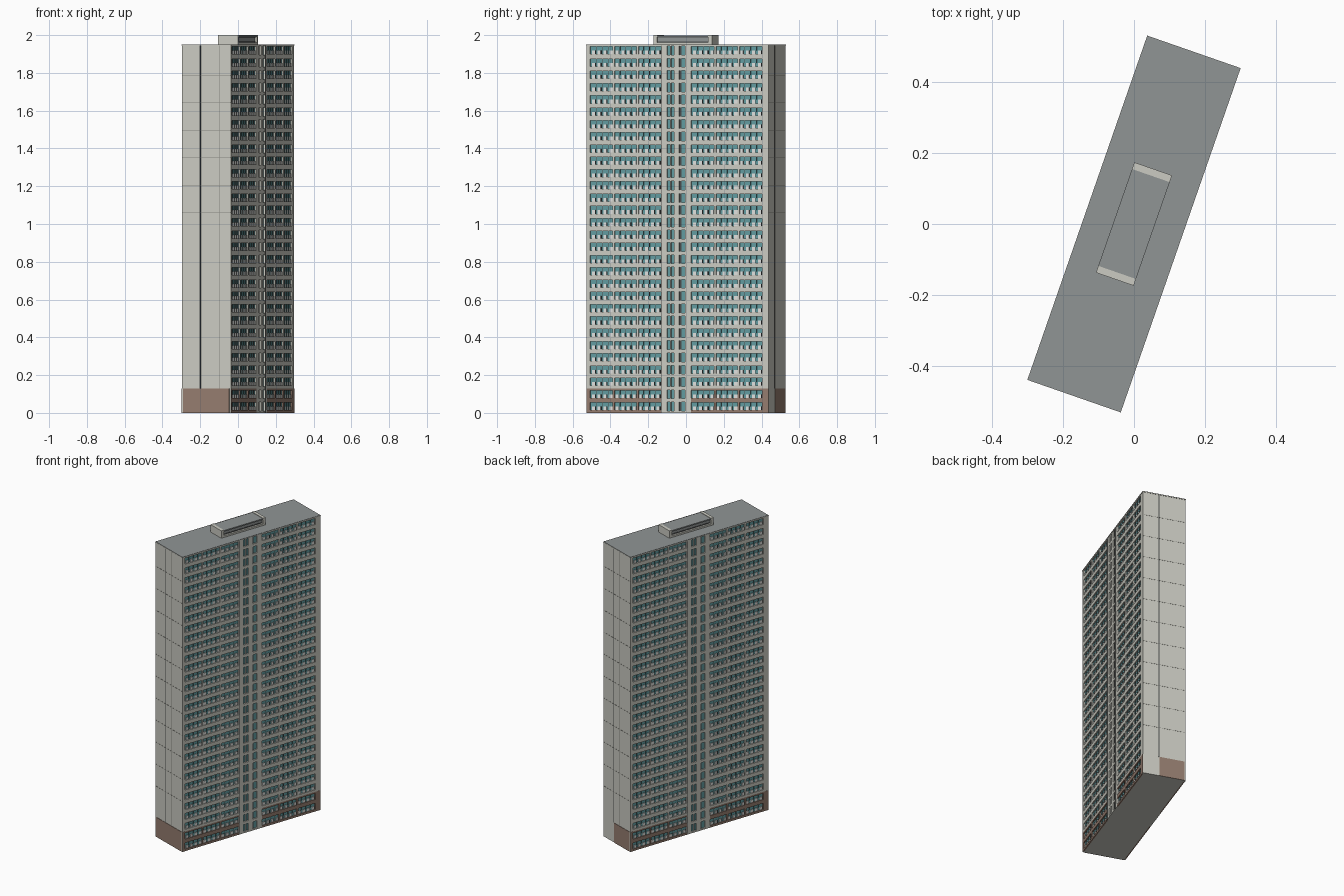
import bpy, bmesh, math
from mathutils import Matrix, Vector

if "Cube" in bpy.data.objects:
    bpy.data.objects.remove(bpy.data.objects["Cube"], do_unlink=True)

TURN = math.radians(-19.2)      # plan rotation of the whole block
FLOOR, FLOORS, BASE_FLOORS = 0.065, 30, 2
L, W = 0.51, 0.137              # half length and half width
GLASS = 0.129                   # glazing plane behind the facade
TOP = FLOOR * FLOORS
PLINTH = FLOOR * BASE_FLOORS


def material(name, rgb):
    m = bpy.data.materials.new(name)
    m.use_nodes = True
    m.diffuse_color = (*rgb, 1)
    bsdf = m.node_tree.nodes["Principled BSDF"]
    bsdf.inputs["Base Color"].default_value = (*rgb, 1)
    bsdf.inputs["Roughness"].default_value = 0.8
    return m


wall = material("pale concrete", (0.60, 0.60, 0.54))
brown = material("brown cladding", (0.30, 0.205, 0.16))
teal = material("teal glass", (0.12, 0.33, 0.35))
grey = material("roof grey", (0.28, 0.30, 0.30))
dark = material("dark frame", (0.07, 0.075, 0.075))
white = material("white panel", (0.74, 0.75, 0.73))
joint = material("joint grey", (0.25, 0.25, 0.23))


def build(name, mat, boxes, both=False, z=0.0, repeat=1):
    """Boxes are (x0, x1, y0, y1, z0, z1); both adds a half-turn copy."""
    bm = bmesh.new()
    for turn in ((0, math.pi) if both else (0,)):
        for x0, x1, y0, y1, z0, z1 in boxes:
            mid = Vector(((x0 + x1) / 2, (y0 + y1) / 2, (z0 + z1) / 2))
            size = Matrix.Diagonal((x1 - x0, y1 - y0, z1 - z0, 1))
            bmesh.ops.create_cube(
                bm, size=1,
                matrix=Matrix.Rotation(turn, 4, 'Z') @ Matrix.Translation(mid) @ size)
    mesh = bpy.data.meshes.new(name)
    bm.to_mesh(mesh)
    bm.free()
    mesh.materials.append(mat)
    ob = bpy.data.objects.new(name, mesh)
    bpy.context.collection.objects.link(ob)
    ob.location.z = z
    ob.rotation_euler.z = TURN
    if repeat > 1:
        arr = ob.modifiers.new("storeys", 'ARRAY')
        arr.count = repeat
        arr.use_relative_offset = False
        arr.use_constant_offset = True
        arr.constant_offset_displace = (0, 0, FLOOR)
    return ob


# Glazed inner volume, ground slab and end walls
build("glazing", teal, [(-GLASS, GLASS, -0.492, 0.492, 0.004, TOP - 0.004)])
build("ground_slab", wall, [(-GLASS, GLASS, -0.492, 0.492, 0, 0.004)])
build("end_walls", wall, [(-W, W, 0.492, L, 0, TOP - 0.004)], both=True)

# One storey of a facade wing: bands, piers, lower panels and mullions
SILL, MID, HEAD = 0.014, 0.033, 0.054
WINGS = (-0.49, 0.077)
SPAN, BAYS, PIER = 0.397, 3, 0.011
pitch = SPAN / BAYS
wing, panels, mullions = [], [], []
for start in WINGS:
    end = start + SPAN
    wing += [(GLASS, W, start, end, 0, SILL), (GLASS, W, start, end, HEAD, FLOOR)]
    for b in range(BAYS):
        y = start + b * pitch
        if b:
            wing.append((GLASS, W, y - PIER / 2, y + PIER / 2, SILL, HEAD))
        step = pitch / 4
        for i in range(4):
            c = y + (i + 0.5) * step
            panels.append((GLASS, GLASS + 0.004, c - 0.0085, c + 0.0085, SILL, MID))
            mullions.append((GLASS, GLASS + 0.003, c + 0.010, c + 0.013, SILL, MID))
            if i:
                mullions.append((GLASS, GLASS + 0.003, y + i * step - 0.001,
                                 y + i * step + 0.001, MID, HEAD))
# Corner piers of the long sides
wing += [(GLASS, W, -0.492, -0.49, 0, FLOOR), (GLASS, W, 0.474, 0.492, 0, FLOOR)]

build("base_facade", brown, wing, True, 0, BASE_FLOORS)
build("upper_facade", wall, wing, True, PLINTH, FLOORS - BASE_FLOORS)
build("window_panels", white, panels, True, 0, FLOORS)
build("window_mullions", dark, mullions, True, 0, FLOORS)

# Stair and lift core: narrow tall windows between plain piers
core_low, core_high = 0.010, 0.057
solids = ((-0.093, -0.059), (-0.043, -0.036), (-0.02, 0.009), (0.042, 0.077))
core = [(GLASS, W, a, b, core_low, core_high) for a, b in solids]
core += [(GLASS, W, -0.093, 0.077, 0, core_low),
         (GLASS, W, -0.093, 0.077, core_high, FLOOR)]
build("core_facade", wall, core, True, 0, FLOORS)
build("core_shutters", dark, [(GLASS, GLASS + 0.003, 0.009, 0.02, core_low, core_high)],
      True, 0, FLOORS)
build("core_edge_joints", dark, [(W, W + 0.001, y - 0.001, y + 0.001, 0, TOP - 0.005)
                                 for y in (-0.09, 0.045)], True)

# Brown cladding at the foot of each end
build("front_end_cladding", brown, [(-0.129, 0.129, -L - 0.002, -L, 0, PLINTH)])
build("back_end_cladding", brown, [(-0.129, 0.03, L, L + 0.002, 0, PLINTH)])
build("corner_cladding", brown, [(W, W + 0.001, 0.492, L, 0, PLINTH),
                                 (W, W + 0.001, -L, -0.492, 0, PLINTH)], True)

# Vertical groove and panel joints on the ends
build("end_grooves", dark, [(0.031, 0.037, L, L + 0.001, PLINTH, TOP - 0.005)], True)
lines = [(x - 0.0008, x + 0.0008, L, L + 0.0008, PLINTH, TOP - 0.005)
         for x in (-0.024, -0.072)]
lines += [(-W, W, L, L + 0.0008, z - 0.001, z + 0.001)
          for z in (0.333 + 0.1455 * i for i in range(11))]
build("end_joints", joint, lines, True)

# Roof with a thin pale edge
build("roof_edge", wall, [(-W - 0.002, W + 0.002, -L - 0.002, L + 0.002, TOP - 0.006, TOP - 0.001)])
build("roof", grey, [(-W - 0.001, W + 0.001, -L - 0.001, L + 0.001, TOP - 0.001, TOP + 0.001)])

# Roof plant room: pale ends and frame, recessed grey sides, grey top
PL, PW = 0.164, 0.056
build("plant_room_core", grey, [(-PW + 0.012, PW - 0.012, -PL + 0.02, PL - 0.02, TOP, 1.99)])
build("plant_room_ends", wall, [(-PW, PW, PL - 0.02, PL, TOP, 2.0)], True)
build("plant_room_sills", wall, [(PW - 0.012, PW, -PL + 0.02, PL - 0.02, TOP, 1.962)], True)
build("plant_room_top", grey, [(-PW, PW, -PL + 0.02, PL - 0.02, 1.989, 1.997)])
build("plant_room_louvres", dark, [(PW - 0.012, PW - 0.009, -PL + 0.02, PL - 0.02, z, z + 0.003)
                                   for z in (1.965, 1.984)], True)
